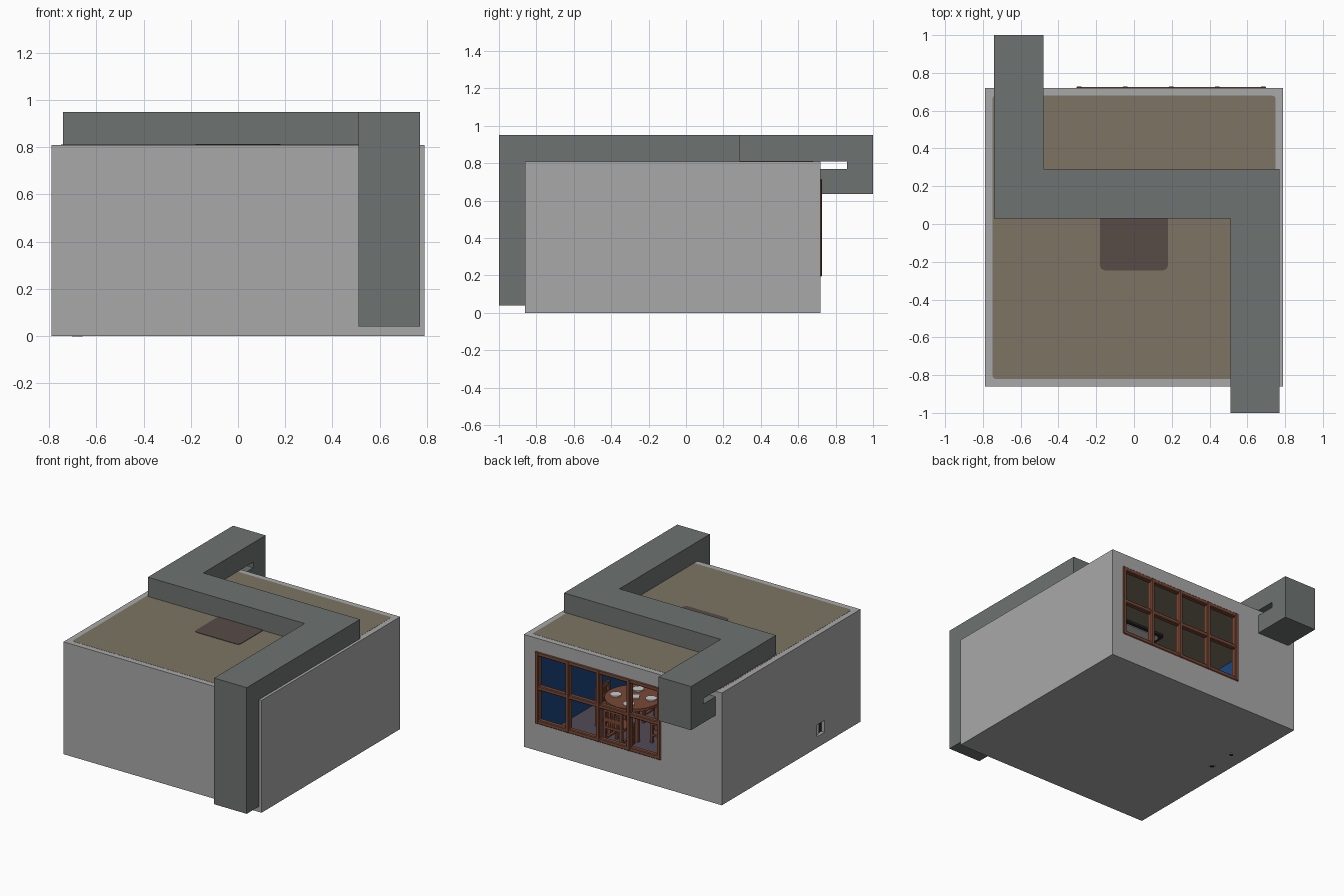
import bpy, bmesh, math
from mathutils import Vector, Matrix

cube = bpy.data.objects.get("Cube")
if cube:
    bpy.data.objects.remove(cube, do_unlink=True)


def material(name, rgb):
    m = bpy.data.materials.new(name)
    m.use_nodes = True
    m.diffuse_color = (*rgb, 1)
    bsdf = next(n for n in m.node_tree.nodes if n.type == 'BSDF_PRINCIPLED')
    bsdf.inputs["Base Color"].default_value = (*rgb, 1)
    return m


WALL = material("wall grey", (0.39, 0.395, 0.39))
DUCT = material("duct grey", (0.155, 0.173, 0.167))
ROOF = material("roof brown", (0.205, 0.178, 0.127))
MAROON = material("dull maroon", (0.095, 0.069, 0.061))
WOOD = material("red wood", (0.19, 0.065, 0.036))
BLUE = material("blue paint", (0.011, 0.06, 0.21))
FLOOR = material("floor purple", (0.085, 0.068, 0.1))
WHITE = material("white", (0.6, 0.6, 0.6))
DARK = material("dark trim", (0.02, 0.02, 0.02))


def finish(name, bm, mats):
    me = bpy.data.meshes.new(name)
    bm.to_mesh(me)
    bm.free()
    for m in mats:
        me.materials.append(m)
    ob = bpy.data.objects.new(name, me)
    bpy.context.collection.objects.link(ob)
    return ob


def add_box(bm, x0, x1, y0, y1, z0, z1, mat=Matrix()):
    scale = Matrix.Diagonal((x1 - x0, y1 - y0, z1 - z0, 1))
    move = Matrix.Translation(((x0 + x1) / 2, (y0 + y1) / 2, (z0 + z1) / 2))
    return bmesh.ops.create_cube(bm, size=1, matrix=mat @ move @ scale)["verts"]


def boxes(name, mat, *bounds, place=Matrix()):
    bm = bmesh.new()
    for b in bounds:
        add_box(bm, *b, mat=place)
    return finish(name, bm, [mat])


def chamfered(name, mat, bounds, width):
    """Box with its four upright edges chamfered."""
    bm = bmesh.new()
    add_box(bm, *bounds)
    upright = [e for e in bm.edges
               if abs((e.verts[0].co - e.verts[1].co).normalized().z) > 0.9]
    bmesh.ops.bevel(bm, geom=upright, offset=width, segments=2,
                    affect='EDGES', profile=0.5)
    return finish(name, bm, [mat])


# Room shell, hollowed out, with a window and a wall opening
shell = boxes("room_shell", WALL, (-0.79, 0.79, -0.86, 0.72, 0, 0.81))
cutters = [
    chamfered("room_cutter", WALL, (-0.75, 0.75, -0.82, 0.68, 0.03, 1.0), 0.018),
    boxes("window_cutter", WALL, (-0.30, 0.70, 0.6, 0.8, 0.20, 0.71)),
    boxes("opening_cutter", WALL, (-0.9, -0.7, -0.45, -0.365, 0.08, 0.165)),
]
for c in cutters:
    mod = shell.modifiers.new(c.name, 'BOOLEAN')
    mod.operation, mod.solver, mod.object = 'DIFFERENCE', 'EXACT', c
    c.hide_render = True
deps = bpy.context.evaluated_depsgraph_get()
mesh = bpy.data.meshes.new_from_object(shell.evaluated_get(deps))
shell.modifiers.clear()
shell.data = mesh
for c in cutters:
    bpy.data.objects.remove(c, do_unlink=True)
mesh.materials.clear()
for m in (WALL, BLUE, FLOOR):
    mesh.materials.append(m)
# Inside faces: blue walls, purple floor
for p in mesh.polygons:
    vs = [mesh.vertices[i].co for i in p.vertices]
    inside = all(abs(v.x) < 0.752 and -0.822 < v.y < 0.682 and v.z > 0.02 for v in vs)
    p.material_index = 0 if not inside else (2 if p.normal.z > 0.5 else 1)

# Roof slab set into the walls
chamfered("roof_slab", ROOF, (-0.75, 0.75, -0.82, 0.68, 0.78, 0.811), 0.018)

# Ceiling light: maroon cap above, dark frame and pale panel below
chamfered("light_cap", MAROON, (-0.18, 0.18, -0.245, 0.105, 0.805, 0.814), 0.025)
chamfered("light_frame", DARK, (-0.18, 0.18, -0.245, 0.105, 0.765, 0.785), 0.025)
chamfered("light_panel", WHITE, (-0.155, 0.155, -0.22, 0.08, 0.76, 0.77), 0.02)

# Roof duct: matching sections merged into one closed skin
L, R, T = (-0.74, -0.48), (0.51, 0.77), (0.81, 0.95)
sections = [
    (*R, -1, -0.86, 0.04, 0.81), (*R, -1, -0.86, *T), (*R, -0.86, 0.03, *T),
    (*R, 0.03, 0.29, *T), (-0.48, 0.51, 0.03, 0.29, *T), (*L, 0.03, 0.29, *T),
    (*L, 0.29, 0.86, *T), (*L, 0.86, 1, *T), (*L, 0.86, 1, 0.77, 0.81),
    (*L, 0.86, 1, 0.635, 0.77), (*L, 0.72, 0.86, 0.635, 0.77),
]
bm = bmesh.new()
for s in sections:
    add_box(bm, *s)
shared = {}
for f in bm.faces:
    key = tuple(round(c, 3) for c in f.calc_center_median())
    shared.setdefault(key, []).append(f)
doubled = [f for fs in shared.values() if len(fs) > 1 for f in fs]
bmesh.ops.delete(bm, geom=doubled, context='FACES')
bmesh.ops.remove_doubles(bm, verts=bm.verts[:], dist=0.001)
bmesh.ops.dissolve_limit(bm, angle_limit=0.02, verts=bm.verts[:], edges=bm.edges[:])
bmesh.ops.recalc_face_normals(bm, faces=bm.faces[:])
finish("roof_duct", bm, [DUCT])

# Window frame: four columns by two rows
x0, x1, z0, z1, w = -0.305, 0.70, 0.195, 0.715, 0.03
bars = []
for i in range(5):
    x = x0 + (x1 - x0 - w) * i / 4
    bars.append((x, x + w, 0.685, 0.728, z0, z1))
for i in range(3):
    z = z0 + (z1 - z0 - w) * i / 2
    bars.append((x0, x1, 0.69, 0.725, z, z + w))
frame = boxes("window_frame", WOOD, *bars)
bev = frame.modifiers.new("soft_edges", 'BEVEL')
bev.width, bev.segments = 0.005, 1

# Small outlet in the side wall
boxes("outlet_back", DARK, (-0.765, -0.755, -0.45, -0.365, 0.08, 0.165))
boxes("outlet_cover", WHITE, (-0.772, -0.765, -0.415, -0.365, 0.08, 0.15))


def disc(name, mat, x, y, z, r, h, sides=24):
    bm = bmesh.new()
    bmesh.ops.create_cone(bm, cap_ends=True, segments=sides, radius1=r, radius2=r,
                          depth=h, matrix=Matrix.Translation((x, y, z)))
    return finish(name, bm, [mat])


# Drains under the floor
for i, y in enumerate((0.20, 0.0)):
    disc(f"drain_ring_{i + 1}", WHITE, -0.68, y, 0.002, 0.022, 0.006, 16)
    disc(f"drain_hole_{i + 1}", DARK, -0.68, y, 0.0015, 0.016, 0.007, 16)

# Round table with papers and dishes
TX, TY, TZ = 0.30, 0.17, 0.28
disc("table_top", WOOD, TX, TY, TZ - 0.01, 0.19, 0.02, 32)
boxes("table_legs", WOOD, *[
    (TX + sx * 0.11 - 0.012, TX + sx * 0.11 + 0.012,
     TY + sy * 0.11 - 0.012, TY + sy * 0.11 + 0.012, 0.03, TZ - 0.02)
    for sx in (-1, 1) for sy in (-1, 1)])
for i in range(4):
    a = math.radians(90 * i + 20)
    x, y = TX + 0.12 * math.cos(a), TY + 0.12 * math.sin(a)
    disc(f"plate_{i + 1}", WHITE, x, y, TZ + 0.004, 0.038, 0.008, 16)
boxes("napkin", WHITE, (-0.04, 0.04, -0.03, 0.03, 0, 0.008),
      place=Matrix.Translation((TX, TY, TZ)) @ Matrix.Rotation(0.5, 4, 'Z'))


def chair(name, x, y, angle):
    """Chair whose back stands on its local +y side."""
    h = 0.075
    parts = [(-h, h, -h, h, 0.13, 0.15)]
    for s in (-1, 1):
        a, b = sorted((s * h, s * (h - 0.018)))
        parts += [(a, b, -h, -h + 0.018, 0, 0.13), (a, b, h - 0.018, h, 0, 0.28)]
        parts += [(a, b, -h, h, 0.05, 0.062)]
    parts += [(-h, h, h - 0.015, h - 0.003, z, z + 0.03) for z in (0.18, 0.25)]
    parts += [(sx - 0.008, sx + 0.008, h - 0.013, h - 0.005, 0.15, 0.26)
              for sx in (-0.03, 0.0, 0.03)]
    boxes(name, WOOD, *parts, place=Matrix.Translation((x, y, 0.03))
          @ Matrix.Rotation(angle, 4, 'Z'))


# Four chairs around the table
for i, side in enumerate(("back", "right", "front", "left")):
    a = i * math.pi / 2
    off = Matrix.Rotation(a, 4, 'Z') @ Vector((0, 0.22, 0))
    chair(f"{side}_chair", TX - 0.04 + off.x, TY + off.y, a)
